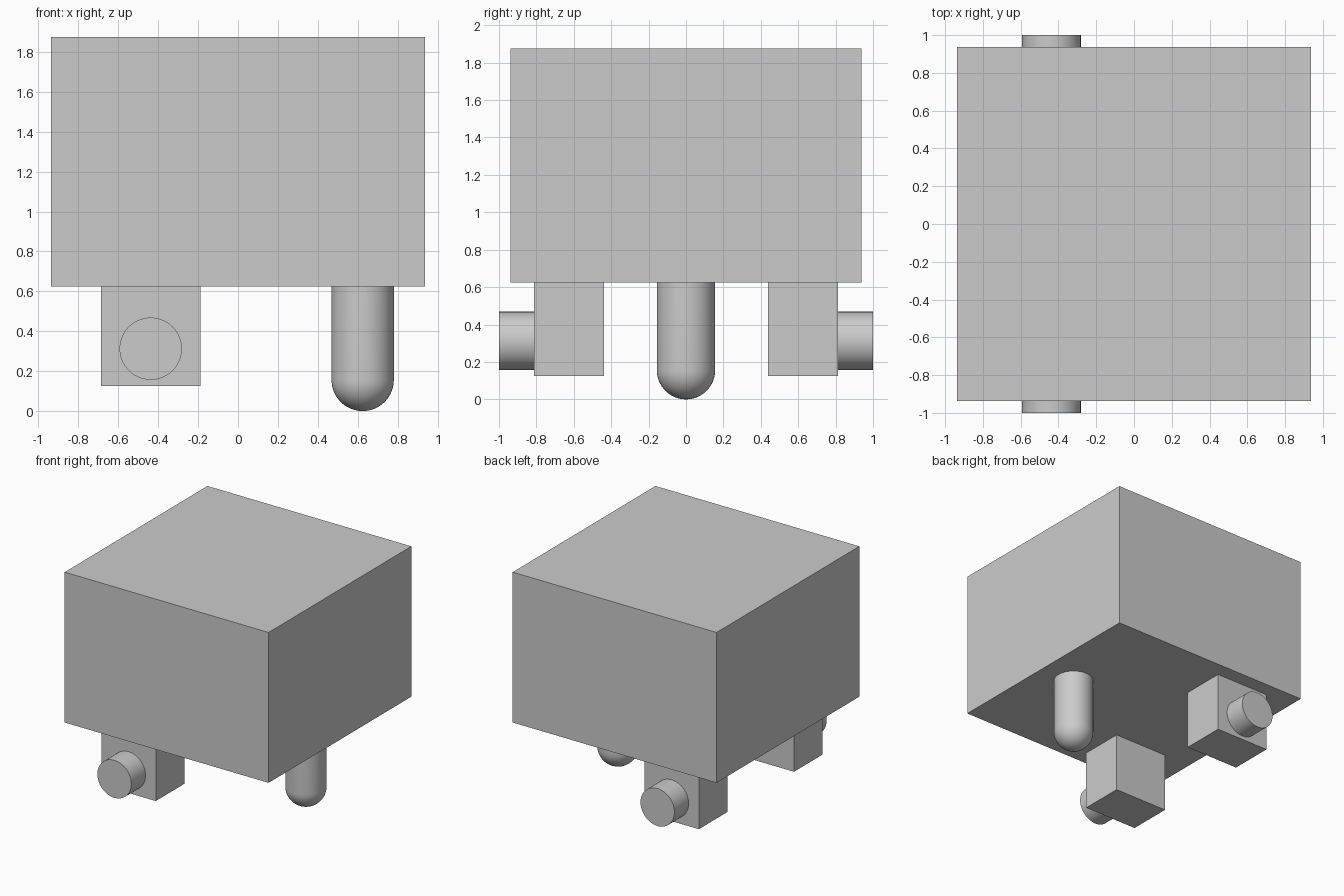
import bpy, bmesh
from math import radians, pi, sin, cos

default = bpy.data.objects.get("Cube")
if default:
    bpy.data.objects.remove(default, do_unlink=True)

grey = bpy.data.materials.new("plain grey")
grey.use_nodes = True
colour = (0.6, 0.6, 0.6, 1)
grey.diffuse_color = colour
grey.node_tree.nodes["Principled BSDF"].inputs["Base Color"].default_value = colour


def box(name, centre, size):
    bpy.ops.mesh.primitive_cube_add(size=1, location=centre)
    part = bpy.context.object
    part.name = name
    part.scale = size
    bpy.ops.object.transform_apply(location=False, rotation=False, scale=True)
    part.data.materials.append(grey)
    return part


def smooth(part):
    bpy.ops.object.select_all(action="DESELECT")
    part.select_set(True)
    bpy.context.view_layer.objects.active = part
    bpy.ops.object.shade_smooth_by_angle(angle=radians(30))


radius = 0.156
body_base = 0.625

# Main body
box("body", (0, 0, 1.25), (1.875, 1.875, 1.25))

# Motor blocks and their stub wheels, mirrored front and back
for side, label in ((-1, "front"), (1, "back")):
    box(label + "_motor_block", (-0.4375, side * 0.625, 0.375), (0.5, 0.375, 0.5))
    bpy.ops.mesh.primitive_cylinder_add(
        vertices=64, radius=radius, depth=0.1875,
        location=(-0.4375, side * 0.906, 0.3125), rotation=(pi / 2, 0, 0))
    wheel = bpy.context.object
    wheel.name = label + "_wheel"
    wheel.data.materials.append(grey)
    smooth(wheel)

# Round-ended support leg, turned from a profile
steps = 16
profile = [(radius * sin(a), radius - radius * cos(a))
           for a in (pi / 2 * i / steps for i in range(steps + 1))]
profile += [(radius, body_base), (0, body_base)]
bm = bmesh.new()
verts = [bm.verts.new((r, 0, z)) for r, z in profile]
edges = [bm.edges.new(pair) for pair in zip(verts, verts[1:])]
bmesh.ops.spin(bm, geom=verts + edges, cent=(0, 0, 0), axis=(0, 0, 1),
               angle=2 * pi, steps=64, use_merge=True)
bmesh.ops.remove_doubles(bm, verts=bm.verts, dist=0.0001)
bmesh.ops.recalc_face_normals(bm, faces=bm.faces)
mesh = bpy.data.meshes.new("support_leg")
bm.to_mesh(mesh)
bm.free()
mesh.materials.append(grey)
leg = bpy.data.objects.new("support_leg", mesh)
leg.location.x = 0.625
bpy.context.collection.objects.link(leg)
smooth(leg)
